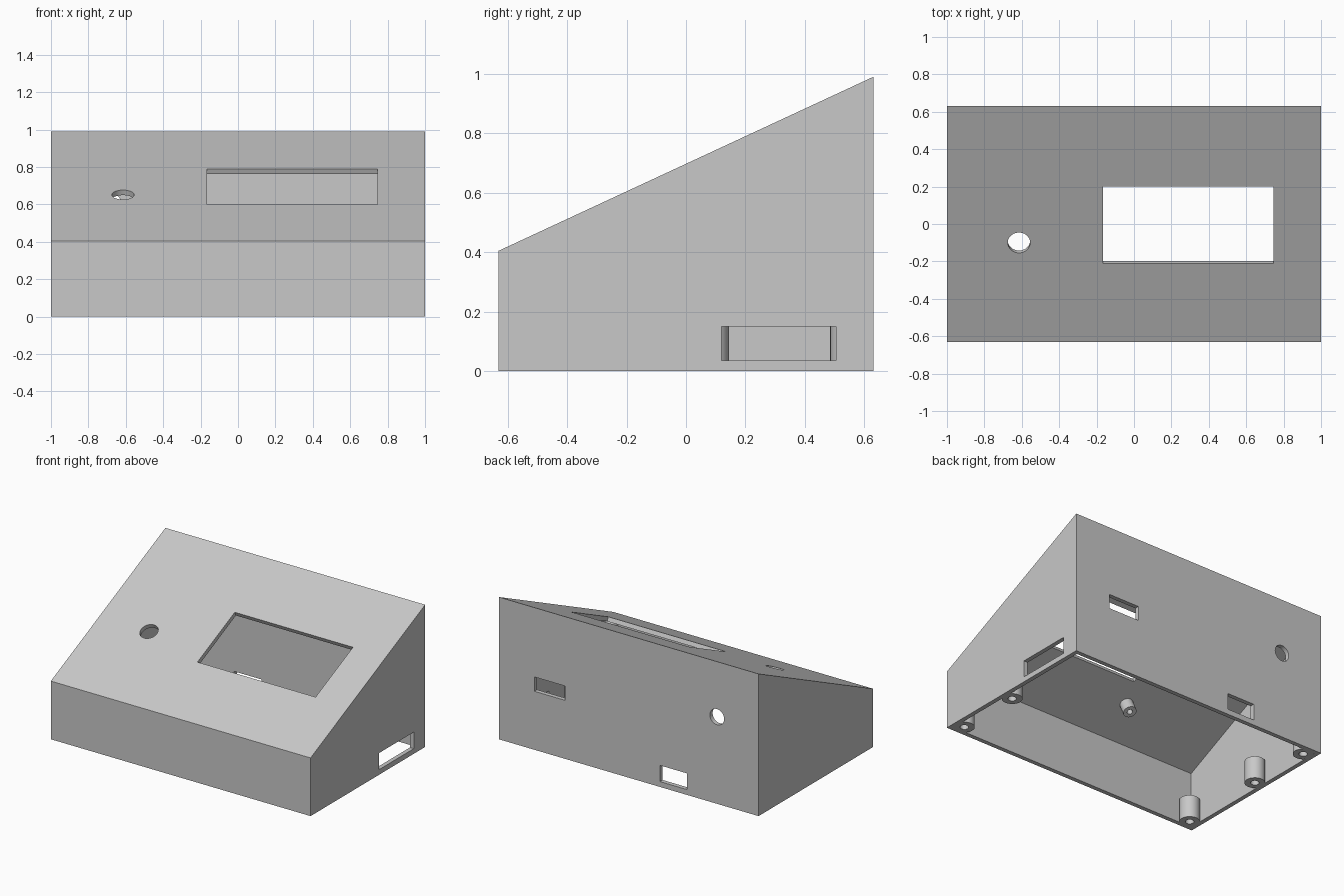
import bpy, bmesh, math
from mathutils import Matrix, Vector

cube = bpy.data.objects.get("Cube")
if cube:
    bpy.data.objects.remove(cube, do_unlink=True)

# Main dimensions
W, D = 1.0, 0.63            # half width, half depth
FRONT, BACK = 0.405, 0.99   # wall heights
T = 0.03                    # wall thickness
SLOPE = math.atan2(BACK - FRONT, 2 * D)

grey = bpy.data.materials.new("light_grey_plastic")
grey.use_nodes = True
colour = (0.58, 0.58, 0.58, 1)
grey.diffuse_color = colour
grey.node_tree.nodes["Principled BSDF"].inputs["Base Color"].default_value = colour


def finish(name, bm, matrix=Matrix()):
    bmesh.ops.recalc_face_normals(bm, faces=bm.faces)
    bm.transform(matrix)
    mesh = bpy.data.meshes.new(name)
    bm.to_mesh(mesh)
    bm.free()
    mesh.materials.append(grey)
    obj = bpy.data.objects.new(name, mesh)
    bpy.context.collection.objects.link(obj)
    return obj


def activate(obj):
    bpy.ops.object.select_all(action='DESELECT')
    obj.select_set(True)
    bpy.context.view_layer.objects.active = obj


def smooth(obj):
    activate(obj)
    bpy.ops.object.shade_smooth_by_angle(angle=math.radians(35))


def wedge(name, inset, bottom):
    """Sloped box, shrunk by inset on its walls and top."""
    drop = inset / math.cos(SLOPE)
    y = D - inset
    top = lambda v: (FRONT + BACK) / 2 + v * math.tan(SLOPE) - drop
    bm = bmesh.new()
    profile = [(-y, bottom), (y, bottom), (y, top(y)), (-y, top(-y))]
    face = bm.faces.new([bm.verts.new((inset - W, a, b)) for a, b in profile])
    ext = bmesh.ops.extrude_face_region(bm, geom=[face])
    moved = [v for v in ext["geom"] if isinstance(v, bmesh.types.BMVert)]
    bmesh.ops.translate(bm, verts=moved, vec=(2 * (W - inset), 0, 0))
    return finish(name, bm)


def on_slope(x, y):
    """Frame on the sloped top, its z axis pointing outward."""
    z = (FRONT + BACK) / 2 + y * math.tan(SLOPE)
    return Matrix.Translation((x, y, z)) @ Matrix.Rotation(SLOPE, 4, 'X')


def box(size, matrix):
    bm = bmesh.new()
    bmesh.ops.create_cube(bm, size=1)
    bmesh.ops.scale(bm, vec=size, verts=bm.verts)
    return finish("cutter", bm, matrix)


def rod(radius, matrix):
    bm = bmesh.new()
    bmesh.ops.create_cone(bm, cap_ends=True, segments=40, radius1=radius,
                          radius2=radius, depth=0.2)
    return finish("cutter", bm, matrix)


def cut(target, cutter):
    mod = target.modifiers.new("cut", 'BOOLEAN')
    mod.operation, mod.solver, mod.object = 'DIFFERENCE', 'EXACT', cutter
    activate(target)
    bpy.ops.object.modifier_apply(modifier=mod.name)
    bpy.data.objects.remove(cutter, do_unlink=True)


def screw_post(name, radius, hole, height, depth, matrix):
    """Round post with a blind screw hole in its lower end."""
    bm = bmesh.new()
    outline = [(0, height), (radius, height), (radius, 0), (hole, 0),
               (hole, depth), (0, depth)]
    verts = [bm.verts.new((r, 0, z)) for r, z in outline]
    edges = [bm.edges.new(pair) for pair in zip(verts, verts[1:])]
    bmesh.ops.spin(bm, geom=verts + edges, cent=(0, 0, 0), axis=(0, 0, 1),
                   angle=math.tau, steps=32)
    bmesh.ops.remove_doubles(bm, verts=bm.verts, dist=0.0001)
    smooth(finish(name, bm, matrix))


# Hollow enclosure, open underneath
shell = wedge("enclosure_shell", 0, 0)
cut(shell, wedge("cavity", T, -0.1))

# Display window and button hole, square to the slope
WIN_X, WIN_Y = 0.29, -0.005
cut(shell, box((0.91, 0.41 / math.cos(SLOPE), 0.2), on_slope(WIN_X, WIN_Y)))
cut(shell, rod(0.06, on_slope(-0.615, -0.1)))

# Side slot, two back slots and the round back socket
cut(shell, box((0.2, 0.385, 0.115), Matrix.Translation((W, 0.3125, 0.0935))))
cut(shell, box((0.235, 0.2, 0.1), Matrix.Translation((0.61, D, 0.457))))
cut(shell, box((0.21, 0.2, 0.113), Matrix.Translation((-0.345, D, 0.0935))))
cut(shell, rod(0.055, Matrix.Translation((-0.68, D, 0.605))
               @ Matrix.Rotation(math.pi / 2, 4, 'X')))
smooth(shell)

# Screw posts for the base plate
posts = {"right_front": (-0.92, -0.555), "right_middle": (-0.92, 0.08),
         "right_back": (-0.92, 0.55), "left_front": (0.92, -0.555),
         "left_middle": (0.92, -0.09)}
for place, (x, y) in posts.items():
    screw_post(place + "_base_post", 0.065, 0.027, 0.155, 0.13,
               Matrix.Translation((x, y, 0)))

# Display standoffs under the sloped top
LENGTH = 0.08
for side, sx in (("left", 1), ("right", -1)):
    for end, sy in (("front", -1), ("back", 1)):
        frame = on_slope(WIN_X + sx * 0.52, WIN_Y + sy * 0.355)
        screw_post(f"{side}_{end}_display_standoff", 0.043, 0.018,
                   LENGTH + T / 2, 0.06,
                   frame @ Matrix.Translation((0, 0, -T - LENGTH)))
